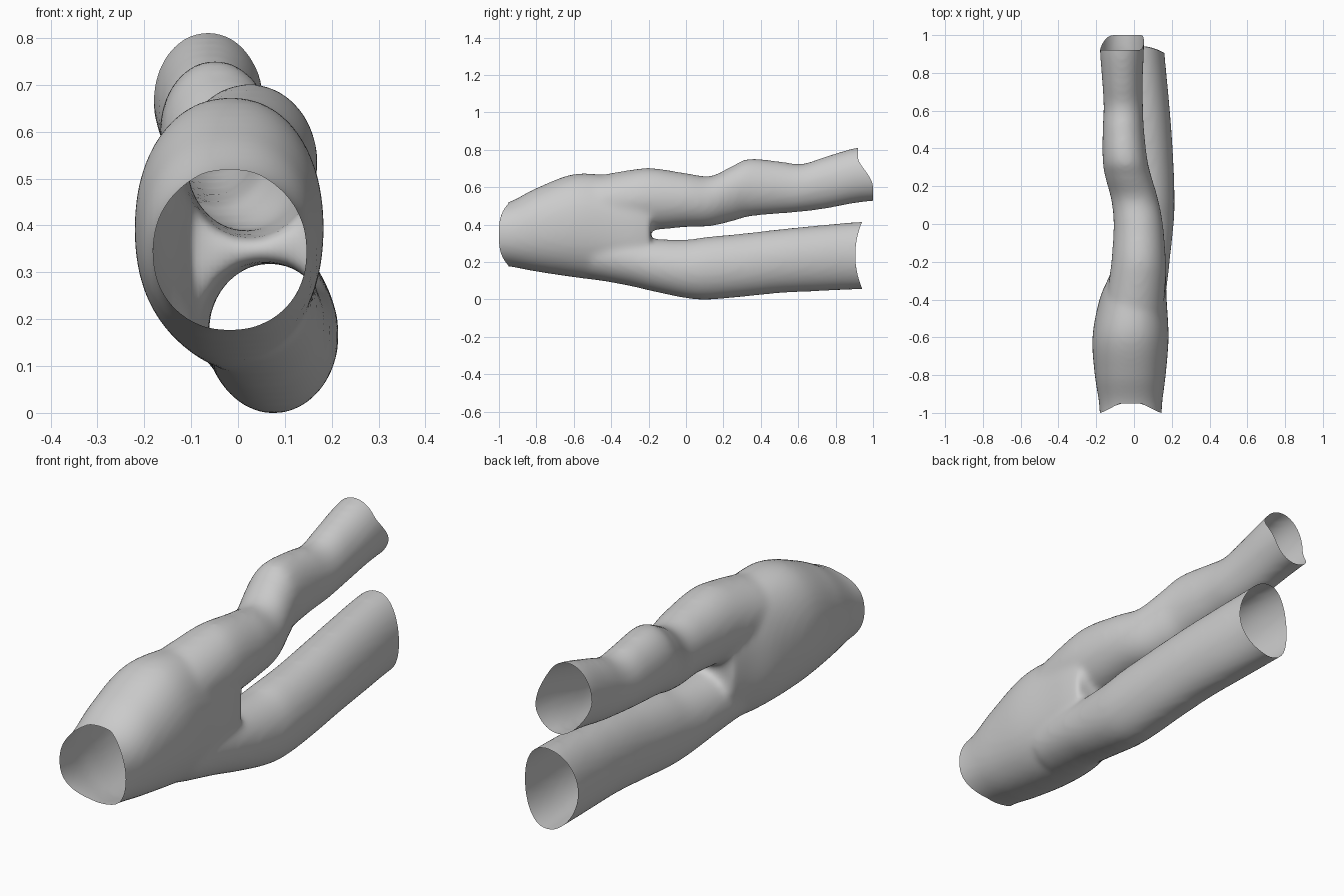
import bpy, bmesh, math
from mathutils import Vector

if "Cube" in bpy.data.objects:
    bpy.data.objects.remove(bpy.data.objects["Cube"])

SIDES, STEPS, GROW = 48, 6, 0.003


def catmull(rows):
    """Smoothly interpolate section rows (y, x0, x1, z0, z1)."""
    p = [Vector(r) for r in rows]
    p = [p[0]] + p + [p[-1]]
    out = []
    for a, b, c, d in zip(p, p[1:], p[2:], p[3:]):
        for k in range(STEPS):
            t = k / STEPS
            out.append(b + (c - a) * (t / 2) + (a * 2 - b * 5 + c * 4 - d) * (t * t / 2)
                       + (b * 3 - a - c * 3 + d) * (t ** 3 / 2))
    return out + [p[-1]]


def loft(bm, rows, power=1.0):
    """Closed tube through rounded sections."""
    rings = []
    for y, x0, x1, z0, z1 in catmull(rows):
        ring = []
        for i in range(SIDES):
            a = 2 * math.pi * i / SIDES
            c, s = math.cos(a), math.sin(a)
            c = math.copysign(abs(c) ** power, c)
            s = math.copysign(abs(s) ** power, s)
            ring.append(bm.verts.new(((x0 + x1) / 2 + c * ((x1 - x0) / 2 + GROW), y,
                                      (z0 + z1) / 2 + s * ((z1 - z0) / 2 + GROW))))
        rings.append(ring)
    for r, q in zip(rings, rings[1:]):
        for i in range(SIDES):
            j = (i + 1) % SIDES
            bm.faces.new((r[i], q[i], q[j], r[j]))
    bm.faces.new(rings[0])
    bm.faces.new(rings[-1][::-1])


trunk = [(-1.15, -.18, .145, .18, .50), (-.97, -.18, .145, .18, .508),
         (-.8, -.205, .165, .15, .59), (-.6, -.217, .18, .12, .665),
         (-.4, -.18, .17, .095, .66), (-.27, -.125, .165, .085, .665),
         (-.19, -.095, .155, .12, .63)]
upper = [(-.5, -.16, .15, .35, .652), (-.3, -.13, .165, .37, .687),
         (-.18, -.115, .165, .372, .697), (0, -.105, .15, .388, .67),
         (.13, -.118, .125, .393, .655), (.25, -.15, .09, .42, .71),
         (.34, -.163, .068, .445, .747), (.5, -.163, .05, .46, .733),
         (.62, -.158, .045, .47, .72), (.75, -.165, .043, .487, .76),
         (.93, -.178, .05, .52, .81), (1.12, -.178, .05, .535, .82)]
lower = [(-.5, -.13, .15, .11, .37), (-.3, -.1, .175, .073, .34),
         (-.18, -.08, .188, .045, .32), (0, -.065, .207, .008, .315),
         (.12, -.06, .212, .0, .33), (.3, -.06, .207, .015, .347),
         (.5, -.07, .195, .035, .37), (.7, -.085, .178, .045, .39),
         (.93, -.1, .157, .055, .41), (1.1, -.1, .155, .055, .41)]

# Overlapping tubes blended into one skin
bm = bmesh.new()
loft(bm, trunk, 0.92)
loft(bm, upper)
loft(bm, lower)
bmesh.ops.recalc_face_normals(bm, faces=bm.faces)
mesh = bpy.data.meshes.new("branching_tube")
bm.to_mesh(mesh)
bm.free()
tube = bpy.data.objects.new("branching_tube", mesh)
bpy.context.collection.objects.link(tube)
rm = tube.modifiers.new("blend", 'REMESH')
rm.mode = 'VOXEL'
rm.voxel_size = 0.014
sm = tube.modifiers.new("soften", 'SMOOTH')
sm.factor, sm.iterations = 0.5, 12
skin = bpy.data.meshes.new_from_object(
    tube.evaluated_get(bpy.context.evaluated_depsgraph_get()))
tube.modifiers.clear()
tube.data = skin


# Wavy rims of the open ends
def front_rim(x, z):
    t = min(1, abs(z - .345) / .165)
    return -1.0 + .05 * t ** 3


def back_rim(x, z):
    if z > .462:
        t = (.72 - z) / .17 + (x + .064) / .4
        t = max(0, min(1, t))
        return .92 + .08 * t * t * (3 - 2 * t)
    t = min(1, abs(z - .235) / .175)
    return .905 + .035 * t * t


# Cut the ends open along the rims
bm = bmesh.new()
bm.from_mesh(skin)
for rim, sign in ((front_rim, -1), (back_rim, 1)):
    for v in bm.verts:
        v.co.y -= rim(v.co.x, v.co.z)
    bmesh.ops.bisect_plane(bm, geom=bm.verts[:] + bm.edges[:] + bm.faces[:], dist=1e-5,
                           plane_co=(0, 0, 0), plane_no=(0, sign, 0), clear_outer=True)
    for v in bm.verts:
        v.co.y += rim(v.co.x, v.co.z)
low = min(v.co.z for v in bm.verts)
for v in bm.verts:
    v.co.z -= low
for f in bm.faces:
    f.smooth = True
bm.to_mesh(skin)
bm.free()
tube.data.name = "branching_tube"
